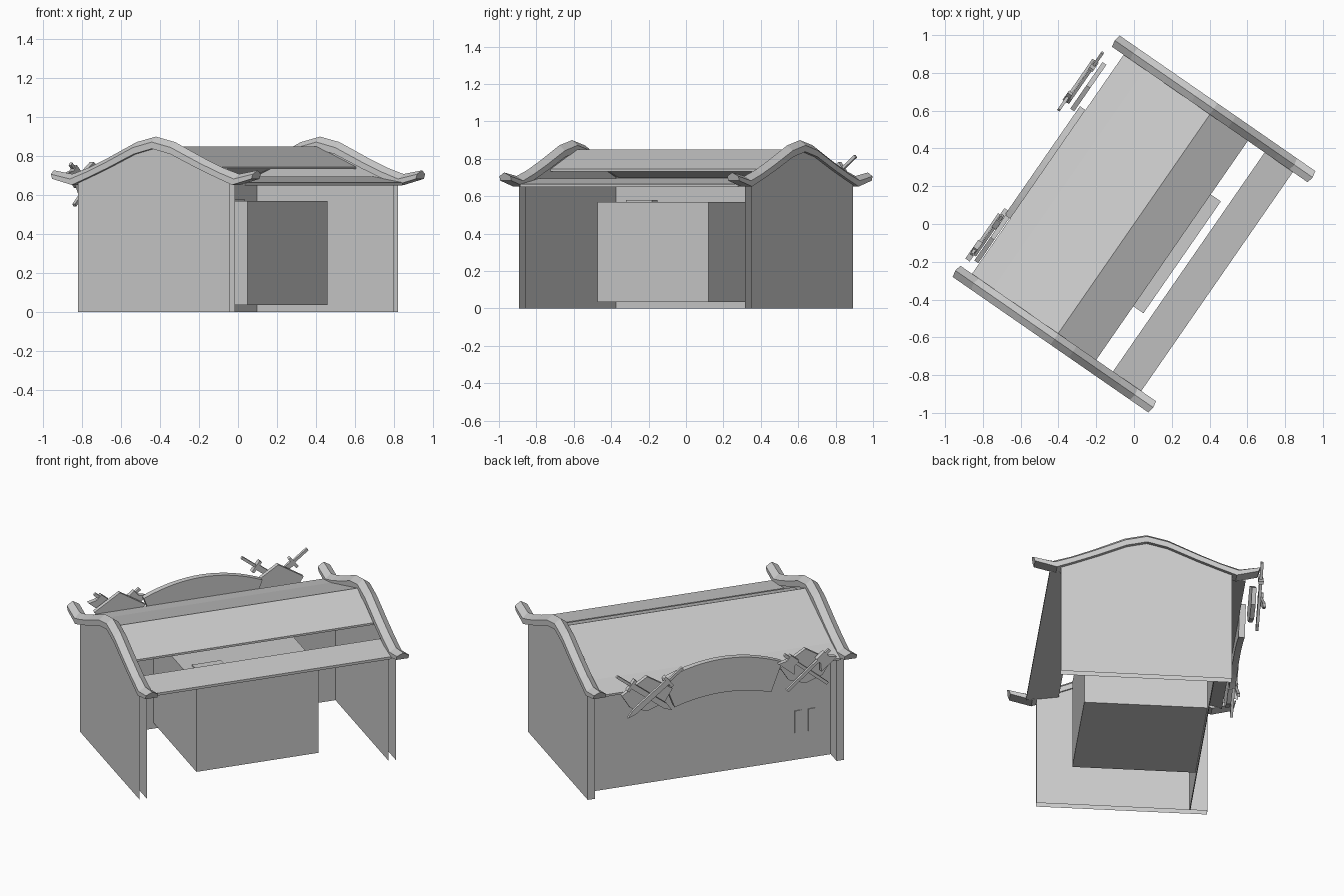
import bpy, bmesh, math
from mathutils import Matrix

cube = bpy.data.objects.get("Cube")
if cube:
    bpy.data.objects.remove(cube, do_unlink=True)

GREY = bpy.data.materials.new("plain grey")
GREY.use_nodes = True
GREY.diffuse_color = (0.6, 0.6, 0.6, 1)
GREY.node_tree.nodes["Principled BSDF"].inputs["Base Color"].default_value = (0.6, 0.6, 0.6, 1)

# Built with the ridge along x and the open side at -y, then turned on the ground
TURN = Matrix.Rotation(math.radians(55.3), 4, 'Z')


def finish(name, bm, drop=None):
    """Turn a bmesh into an object, leaving out faces chosen by drop(normal)."""
    bmesh.ops.recalc_face_normals(bm, faces=bm.faces)
    if drop:
        gone = [f for f in bm.faces if drop(f.normal)]
        bmesh.ops.delete(bm, geom=gone, context='FACES')
    bm.transform(TURN)
    mesh = bpy.data.meshes.new(name)
    bm.to_mesh(mesh)
    bm.free()
    mesh.materials.append(GREY)
    obj = bpy.data.objects.new(name, mesh)
    bpy.context.collection.objects.link(obj)
    return obj


def prism(name, profile, axis, a, b, drop=None):
    """Extrude a (side, z) profile along x or y from a to b."""
    bm = bmesh.new()
    rings = []
    for t in (a, b):
        rings.append([bm.verts.new((t, p, z) if axis == 'x' else (p, t, z)) for p, z in profile])
    n = len(profile)
    for ring in rings:
        bm.faces.new(ring)
    for i in range(n):
        j = (i + 1) % n
        bm.faces.new((rings[0][i], rings[0][j], rings[1][j], rings[1][i]))
    return finish(name, bm, drop)


def box(name, x0, x1, y0, y1, z0, z1):
    return prism(name, [(x0, z0), (x1, z0), (x1, z1), (x0, z1)], 'y', y0, y1)


def mirrored(half):
    """Half profile from the centre outward, completed on the other side."""
    return [(-p, z) for p, z in reversed(half[1:])] + half


def slab(name, top, thickness, x0, x1):
    under = [(p, z - thickness) for p, z in reversed(top)]
    return prism(name, top + under, 'x', x0, x1)


def tilted(points, angle, cx, cz):
    """Points (across, along) turned by an angle from upright."""
    c, s = math.cos(angle), math.sin(angle)
    return [(cx + a * c + l * s, cz - a * s + l * c) for a, l in points]


# Curved gable trims with a ridged top
trim_top = mirrored([(0, .90), (.12, .872), (.30, .79), (.42, .74), (.52, .708), (.637, .727)])
trim_low = mirrored([(0, .838), (.115, .81), (.28, .738), (.40, .69), (.50, .652), (.622, .683)])


def gable_trim(name, x):
    bm = bmesh.new()
    rings = []
    for (tp, tz), (lp, lz) in zip(trim_top, trim_low):
        mp, mz = tp * .55 + lp * .45, tz * .55 + lz * .45
        section = [(-.036, lp, lz), (-.036, mp, mz), (0, tp, tz), (.036, mp, mz), (.036, lp, lz)]
        rings.append([bm.verts.new((x + d, p, z)) for d, p, z in section])
    for r, q in zip(rings, rings[1:]):
        for i in range(5):
            j = (i + 1) % 5
            bm.faces.new((r[i], r[j], q[j], q[i]))
    bm.faces.new(rings[0])
    bm.faces.new(rings[-1])
    return finish(name, bm)


# Gable walls, hollow and open at the front edge and underneath
gable = mirrored([(0, .85), (.115, .82), (.28, .75), (.40, .70), (.475, .67)])
gable = [(-.475, 0)] + gable + [(.475, 0)]
for side, sign in (("left", 1), ("right", -1)):
    prism(side + "_gable_wall", gable, 'x', sign * .714, sign * .756,
          lambda n: n.y < -.9 or n.z < -.9)
    gable_trim(side + "_gable_trim", sign * .741)

# Roof panels, with a gap between the front slope and the front eave
slab("roof_back_slope", [(0, .85), (.28, .75), (.42, .70), (.555, .665)], .012, -.71, .71)
slab("roof_front_slope", [(-.245, .745), (0, .85)], .012, -.71, .71)
slab("roof_front_eave", [(-.535, .665), (-.353, .695)], .015, -.71, .71)

# Back wall with two narrow windows
box("back_wall", -.714, .714, .375, .38, 0, .70)
for i, x in enumerate((-.52, -.60)):
    box("window_%d" % (i + 1), x - .02, x + .02, .379, .385, .165, .30)

# Counter block and the small tray on it
box("counter_block", -.36, .36, -.31, .385, .035, .57)
box("counter_tray", -.30, -.13, -.13, -.08, .57, .58)

# Arched signboard over the back eave
steps = [i / 8 - 1 for i in range(17)]
arch = [(t * .35, .79 - .075 * t * t) for t in steps]
arch += [(t * .285, .585 - .045 * t * t) for t in reversed(steps)]
prism("arched_signboard", arch, 'y', .555, .59)

# Shield boards behind the crossed emblems
board = [(0, .105), (.15, .01), (.10, -.07), (0, -.105), (-.10, -.07), (-.15, .01)]
for name, x, y in (("sword_board", .46, .60), ("axe_board", -.49, .56)):
    prism(name, [(x + a, .665 + b) for a, b in board], 'y', y, y + .025)

# Crossed swords and crossed axes
blade = [(-.016, .13), (-.016, -.12), (0, -.17), (.016, -.12), (.016, .13)]
guard = [(-.038, .125), (.038, .125), (.038, .142), (-.038, .142)]
grip = [(-.008, .14), (.008, .14), (.008, .242), (-.008, .242)]
shaft = [(-.009, -.16), (.009, -.16), (.009, .17), (-.009, .17)]
head = [(-.02, .08), (.02, .08), (.06, .05), (.06, .17), (.02, .14), (-.02, .14)]
for i, s in enumerate((1, -1)):
    y = .645 + .018 * i
    for part, pts, grow in (("blade", blade, 0), ("guard", guard, .006), ("grip", grip, 0)):
        prism("sword_%d_%s" % (i + 1, part), tilted(pts, s * math.radians(52), .46, .665),
              'y', y - grow, y + .016 + grow)
    y = .59 + .018 * i
    for part, pts, grow in (("shaft", shaft, 0), ("head", head, .006)):
        pts = [(a * s, l) for a, l in pts]
        prism("axe_%d_%s" % (i + 1, part), tilted(pts, s * math.radians(50), -.49, .65),
              'y', y - grow, y + .016 + grow)
